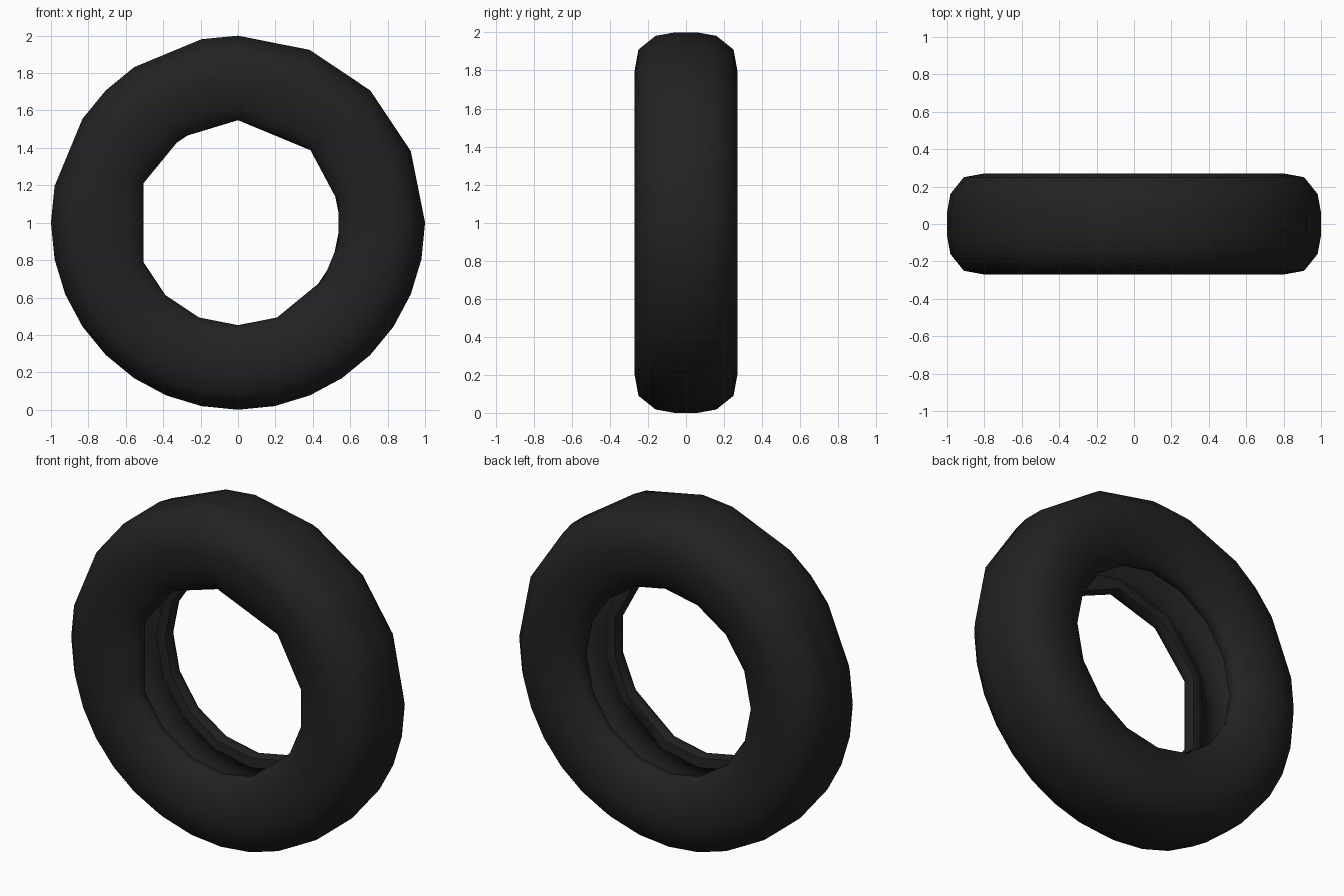
import bpy
import bmesh
from math import sin, cos, radians, tau
from mathutils import Vector

cube = bpy.data.objects.get("Cube")
if cube:
    bpy.data.objects.remove(cube, do_unlink=True)

# Black rubber
rubber = bpy.data.materials.new("black rubber")
rubber.use_nodes = True
colour = (0.016, 0.016, 0.016, 1)
rubber.diffuse_color = colour
bsdf = rubber.node_tree.nodes["Principled BSDF"]
bsdf.inputs["Base Color"].default_value = colour
bsdf.inputs["Roughness"].default_value = 0.8

SEGMENTS = 32
STEP = tau / SEGMENTS

# Corner positions, in steps clockwise from the top, for each kind of ring
FULL = list(range(SEGMENTS))
EVEN = FULL[::2]
TREAD = [0, 2, 4, 6, 8] + list(range(9, 26)) + [27, 28, 29, 31]
FRONT_RIM = [0, 4, 7, 9, 11, 14, 16, 18, 20, 22, 26, 29]


def ring_point(step, radius, y, corners):
    """Point on a ring whose outline is a polygon with the given corners."""
    def corner(k):
        return Vector((radius * sin(k * STEP), y, 1 + radius * cos(k * STEP)))
    low = max(k for k in corners if k <= step)
    high = min((k for k in corners if k > step), default=SEGMENTS)
    return corner(low).lerp(corner(high), (step - low) / (high - low))


# Half section: crown, shoulder, sidewall, rounded bead, hollow inside
half = [(1.0, 0.06, TREAD), (0.982, 0.16, TREAD), (0.91, 0.25, TREAD),
        (0.80, 0.27, FULL), (0.70, 0.268, FULL), (0.62, 0.235, None),
        (0.565, 0.20, None), (0.548, 0.165, None), (0.565, 0.125, None),
        (0.62, 0.12, None), (0.64, 0.17, FULL), (0.74, 0.215, FULL),
        (0.86, 0.18, FULL), (0.91, 0.08, FULL)]


def side(sign, rim):
    return [(r, sign * y, rim if c is None else c) for r, y, c in half]


section = side(-1, FRONT_RIM) + side(1, EVEN)[::-1]

# Sweep the section round the axle
bm = bmesh.new()
rings = [[bm.verts.new(ring_point(s, *p)) for s in FULL] for p in section]
for a, b in zip(rings, rings[1:] + rings[:1]):
    for i in FULL:
        j = (i + 1) % SEGMENTS
        bm.faces.new((a[i], a[j], b[j], b[i]))
bmesh.ops.recalc_face_normals(bm, faces=bm.faces)
mesh = bpy.data.meshes.new("tyre")
bm.to_mesh(mesh)
bm.free()
mesh.materials.append(rubber)

tyre = bpy.data.objects.new("tyre", mesh)
bpy.context.collection.objects.link(tyre)
bpy.context.view_layer.objects.active = tyre
tyre.select_set(True)
bpy.ops.object.shade_smooth_by_angle(angle=radians(60))
